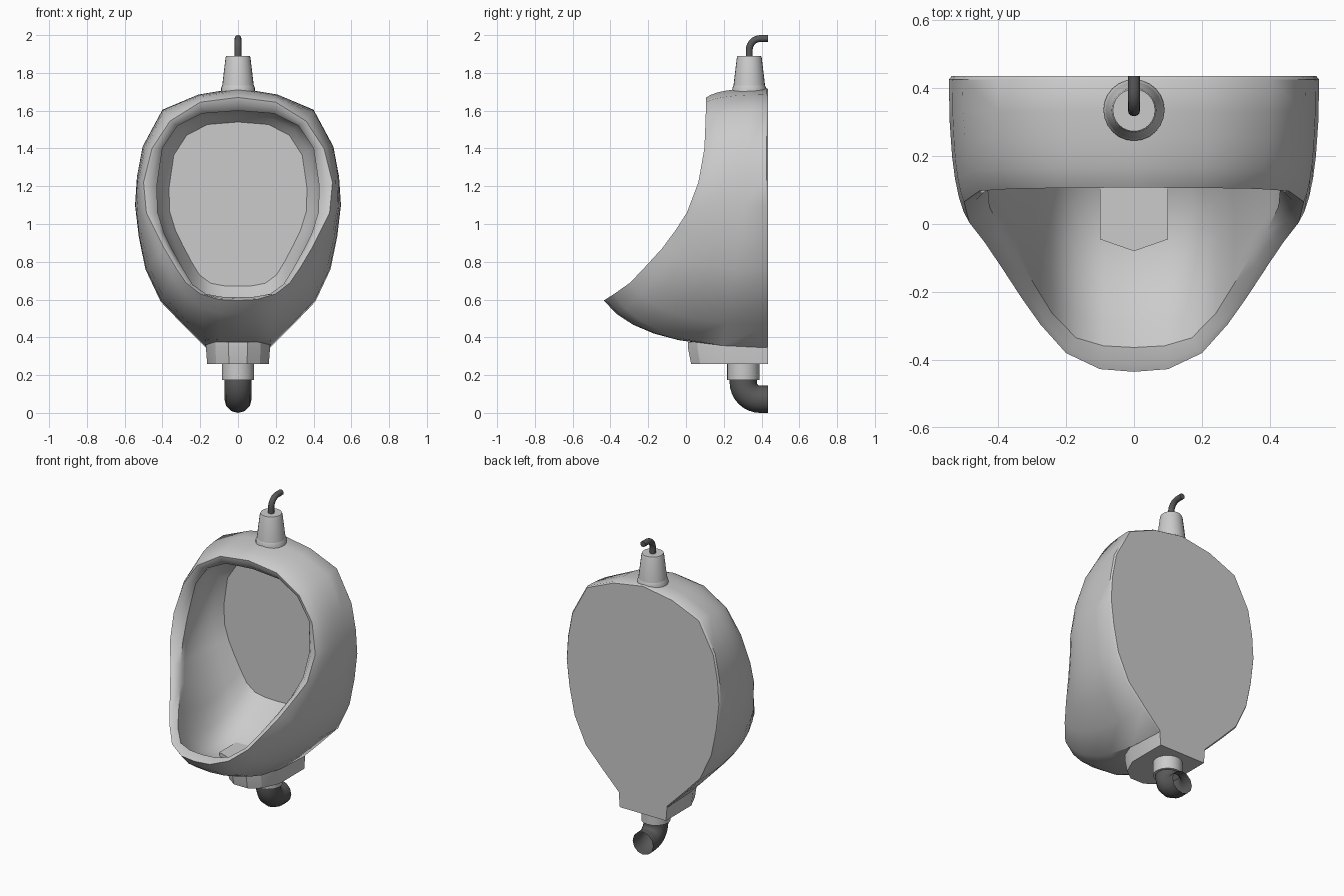
import bpy, bmesh, math
from mathutils import Vector

if "Cube" in bpy.data.objects:
    bpy.data.objects.remove(bpy.data.objects["Cube"])

dark = bpy.data.materials.new("dark_metal")
dark.diffuse_color = (0.1, 0.1, 0.1, 1)
dark.use_nodes = True
dark.node_tree.nodes["Principled BSDF"].inputs["Base Color"].default_value = dark.diffuse_color


def finish(ob, mat=None, angle=40):
    if mat:
        ob.data.materials.append(mat)
    bpy.ops.object.select_all(action='DESELECT')
    ob.select_set(True)
    bpy.context.view_layer.objects.active = ob
    bpy.ops.object.shade_smooth_by_angle(angle=math.radians(angle))


def loft(name, rings, mat=None, angle=40):
    """Skin a list of equal-length closed rings and cap both ends."""
    bm = bmesh.new()
    vs = [[bm.verts.new(p) for p in r] for r in rings]
    n = len(vs[0])
    for a, b in zip(vs, vs[1:]):
        for i in range(n):
            j = (i + 1) % n
            bm.faces.new((a[i], a[j], b[j], b[i]))
    bm.faces.new(vs[0])
    bm.faces.new(vs[-1][::-1])
    bmesh.ops.recalc_face_normals(bm, faces=bm.faces)
    me = bpy.data.meshes.new(name)
    bm.to_mesh(me)
    bm.free()
    ob = bpy.data.objects.new(name, me)
    bpy.context.collection.objects.link(ob)
    finish(ob, mat, angle)


def mirrored(half):
    return half + [Vector((-p.x, p.y, p.z)) for p in half[-2:0:-1]]


def bezier(a, c, b, t):
    return a * (1 - t) ** 2 + c * 2 * t * (1 - t) + b * t * t


def circle(y, z, r, n=24):
    return [(r * math.cos(2 * math.pi * i / n), y + r * math.sin(2 * math.pi * i / n), z) for i in range(n)]


def tube(name, path, r, caps):
    cu = bpy.data.curves.new(name, 'CURVE')
    cu.dimensions = '3D'
    cu.bevel_depth, cu.bevel_resolution, cu.use_fill_caps = r, 4, caps
    sp = cu.splines.new('POLY')
    sp.points.add(len(path) - 1)
    for p, (y, z) in zip(sp.points, path):
        p.co = (0, y, z, 1)
    ob = bpy.data.objects.new(name, cu)
    bpy.context.collection.objects.link(ob)
    bpy.ops.object.select_all(action='DESELECT')
    ob.select_set(True)
    bpy.context.view_layer.objects.active = ob
    bpy.ops.object.convert(target='MESH')
    finish(bpy.context.object, dark)


def arc(cy, cz, r, a0, a1, n=8):
    angs = [math.radians(a0 + (a1 - a0) * i / n) for i in range(n + 1)]
    return [(cy + r * math.cos(a), cz + r * math.sin(a)) for a in angs]


# Side profile of the rim: depth at each height
SIDE = [(0.595, -0.435), (0.63, -0.38), (0.69, -0.295), (0.79, -0.2), (0.9, -0.1),
        (1.05, 0.0), (1.15, 0.045), (1.27, 0.08), (1.42, 0.1), (1.67, 0.107)]


def rim_y(z):
    for (z0, y0), (z1, y1) in zip(SIDE, SIDE[1:]):
        if z <= z1:
            return y0 + (y1 - y0) * (z - z0) / (z1 - z0)
    return SIDE[-1][1]


# Half outlines (x, z) from top centre to bottom centre
BACK = [(0, 1.72), (.21, 1.685), (.4, 1.605), (.505, 1.41), (.535, 1.25), (.545, 1.1), (.525, .93),
        (.49, .76), (.41, .59), (.29, .465), (.17, .345), (.09, .345), (0, .345)]
OUTER = [(0, 1.67), (.2, 1.645), (.36, 1.545), (.455, 1.4), (.5, 1.22), (.485, 1.06), (.44, .97),
         (.39, .87), (.33, .77), (.276, .69), (.2, .63), (.1, .6), (0, .595)]
INNER = [(0, 1.6), (.19, 1.585), (.32, 1.52), (.4, 1.4), (.43, 1.2), (.425, 1.06), (.39, .95),
         (.345, .86), (.29, .76), (.24, .68), (.17, .63), (.09, .615), (0, .612)]

back = [Vector((x, .425, z)) for x, z in BACK]
outer = [Vector((x, rim_y(z), z)) for x, z in OUTER]
inner = [Vector((x, rim_y(z) + .045, z)) for x, z in INNER]

# Bowl body: back edge, bulging shell, rounded rim, hollow
rings = [[Vector((p.x * .985, .435, 1.05 + (p.z - 1.05) * .99)) for p in back]]
for t in (0, .2, .4, .55, .7, .85, 1):
    rings.append([bezier(b, Vector((b.x, b.y + (o.y - b.y) * .79, b.z)), o, t)
                  for b, o in zip(back, outer)])
rings.append([(o + i) / 2 - Vector((0, .014, 0)) for o, i in zip(outer, inner)])
wall = [Vector((p.x * .85, .38, 1.1 + (p.z - 1.1) * .88)) for p in inner]
for t in (0, .1, .22, .36, .5, .64, .8, 1):
    ring = []
    for i, w in zip(inner, wall):
        drop = .36 * min(1, max(0, (.9 - i.z) / .28))
        up = .03 if i.z > 1.1 else 0
        c = Vector((i.x * 1.08, i.y * .4 + w.y * .6 if drop == 0 else (i.y + w.y) / 2, i.z - drop + up))
        ring.append(bezier(i, c, w, t))
    rings.append(ring)
loft("bowl_body", [mirrored(r) for r in rings])

# Drain pad in the bottom of the bowl
pad = [(.1, .18), (.1, -.045), (0, -.08), (-.1, -.045), (-.1, .18)]
loft("drain_pad", [[(x, y, z) for x, y in pad] for z in (.44, .478)], angle=20)

# Neck block under the bowl, with chamfered front
neck = [(.17, .435), (.17, .17), (.12, .06), (.05, .01), (-.05, .01), (-.12, .06), (-.17, .17), (-.17, .435)]
loft("neck_block", [[(x * s, .435 + (y - .435) * s, z) for x, y in neck]
                    for z, s in ((.26, .96), (.345, 1), (.375, 1))], angle=25)

# Drain collar and elbow pipe, open at the wall
loft("drain_collar", [circle(.303, z, .085) for z in (.175, .28)])
tube("drain_elbow", [(.303, .2)] + arc(.393, .162, .09, 180, 270) + [(.435, .072)], .072, False)

# Flush valve: flange, tapered cap and bent supply pipe
loft("valve_flange", [circle(.335, z, r) for z, r in ((1.66, .09), (1.72, .09), (1.735, .083))])
loft("valve_cap", [circle(.335, z, r) for z, r in ((1.73, .084), (1.88, .066), (1.89, .062))])
tube("supply_pipe", [(.335, 1.87)] + arc(.395, 1.922, .06, 180, 90) + [(.435, 1.982)], .018, True)
